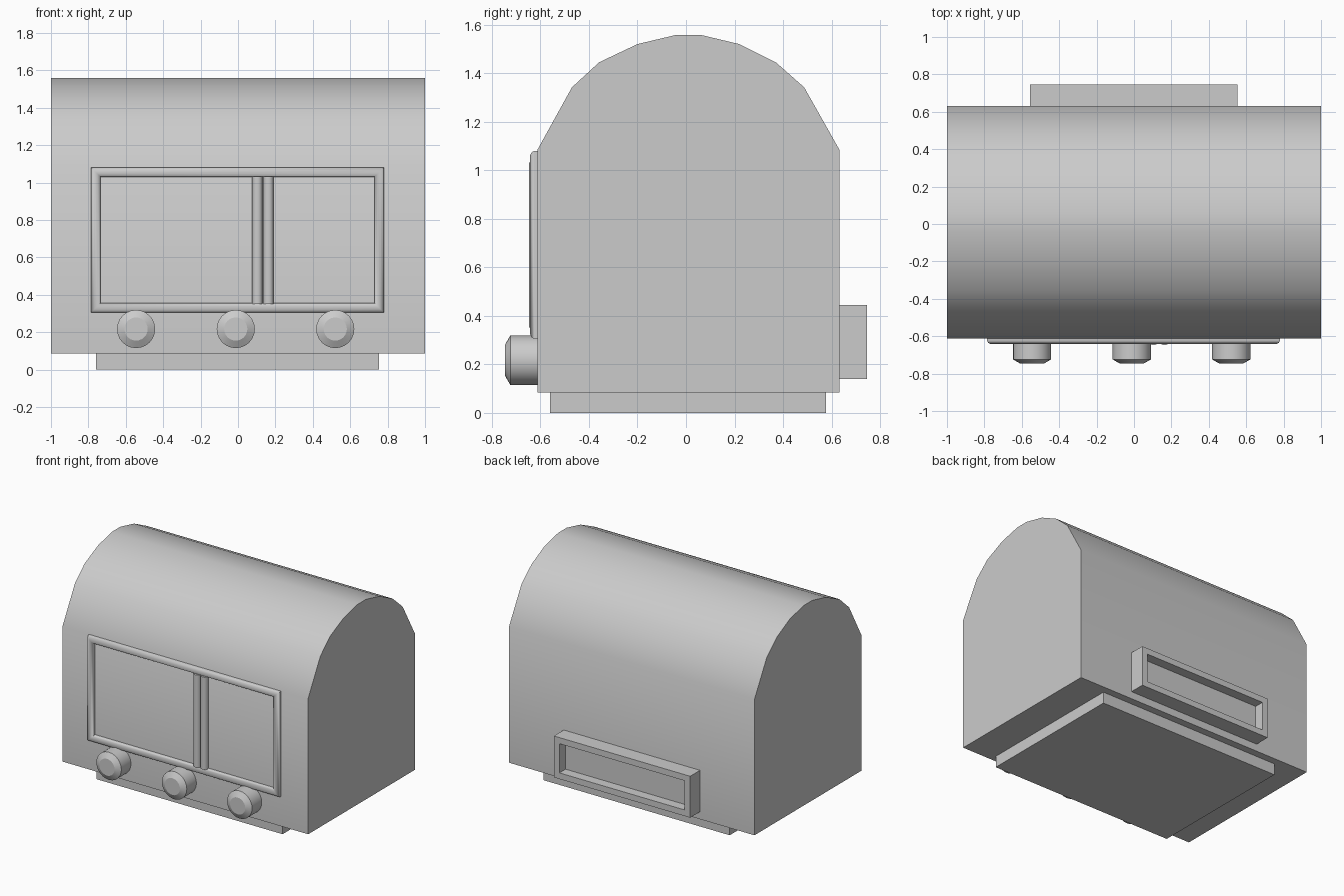
import bpy, bmesh, math

if "Cube" in bpy.data.objects:
    bpy.data.objects.remove(bpy.data.objects["Cube"])


def finish(name, bm, smooth=None):
    bmesh.ops.recalc_face_normals(bm, faces=bm.faces)
    me = bpy.data.meshes.new(name)
    bm.to_mesh(me)
    bm.free()
    ob = bpy.data.objects.new(name, me)
    bpy.context.collection.objects.link(ob)
    if smooth:
        bpy.ops.object.select_all(action='DESELECT')
        ob.select_set(True)
        bpy.context.view_layer.objects.active = ob
        bpy.ops.object.shade_smooth_by_angle(angle=math.radians(smooth))
    return ob


def loft(name, rings, caps=(True, True), smooth=None):
    """Skin a list of equal-length point rings."""
    bm = bmesh.new()
    vs = [[bm.verts.new(p) for p in r] for r in rings]
    n = len(vs[0])
    for a, b in zip(vs, vs[1:]):
        for i in range(n):
            j = (i + 1) % n
            bm.faces.new((a[i], a[j], b[j], b[i]))
    if caps[0]:
        bm.faces.new(vs[0])
    if caps[1]:
        bm.faces.new(vs[-1])
    return finish(name, bm, smooth)


def rect(x0, x1, z0, z1, y, inset=0):
    """Upright rectangle at depth y, shrunk by inset."""
    x0, x1, z0, z1 = x0 + inset, x1 - inset, z0 + inset, z1 - inset
    return [(x0, y, z0), (x1, y, z0), (x1, y, z1), (x0, y, z1)]


# Body: arched profile extruded along x
profile = [(-.612, .085), (-.612, 1.085), (-.47, 1.342), (-.358, 1.445),
           (-.2, 1.52), (-.04, 1.558), (.06, 1.558), (.22, 1.52),
           (.37, 1.445), (.487, 1.342), (.632, 1.085), (.632, .085)]
loft("body", [[(x, y, z) for y, z in profile] for x in (-1, 1)], smooth=35)

# Base plinth
loft("base", [rect(-.76, .755, 0, .09, y) for y in (-.56, .577)])

# Window frame: rounded rim around the front glass
rim = [(0, -.6), (0, -.625), (.006, -.636), (.018, -.642),
       (.032, -.642), (.044, -.636), (.05, -.625), (.05, -.6)]
loft("window_frame", [rect(-.785, .78, .305, 1.08, y, i) for i, y in rim],
     caps=(False, False), smooth=40)

# Door handle: two upright rounded bars
bar = [(0, -.6), (0, -.628), (.009, -.642), (.02, -.647),
       (.035, -.647), (.046, -.642), (.055, -.628), (.055, -.6)]
for k, x in enumerate((.076, .135)):
    loft(f"door_bar_{k + 1}", [[(x + dx, y, z) for dx, y in bar]
                               for z in (.352, 1.033)], smooth=40)

# Knobs: cylinder with tapered front
for k, x in enumerate((-.545, -.012, .52)):
    rings = [[(x + r * math.cos(a * math.tau / 24), y,
               .217 + r * math.sin(a * math.tau / 24)) for a in range(24)]
             for r, y in ((.102, -.6), (.102, -.724), (.062, -.747))]
    loft(f"knob_{k + 1}", rings, smooth=25)

# Rear vent: box with a recessed opening
loft("rear_vent", [rect(-.557, .553, .14, .445, y, i) for i, y in
                   ((0, .62), (0, .747), (.045, .747), (.045, .675))])
